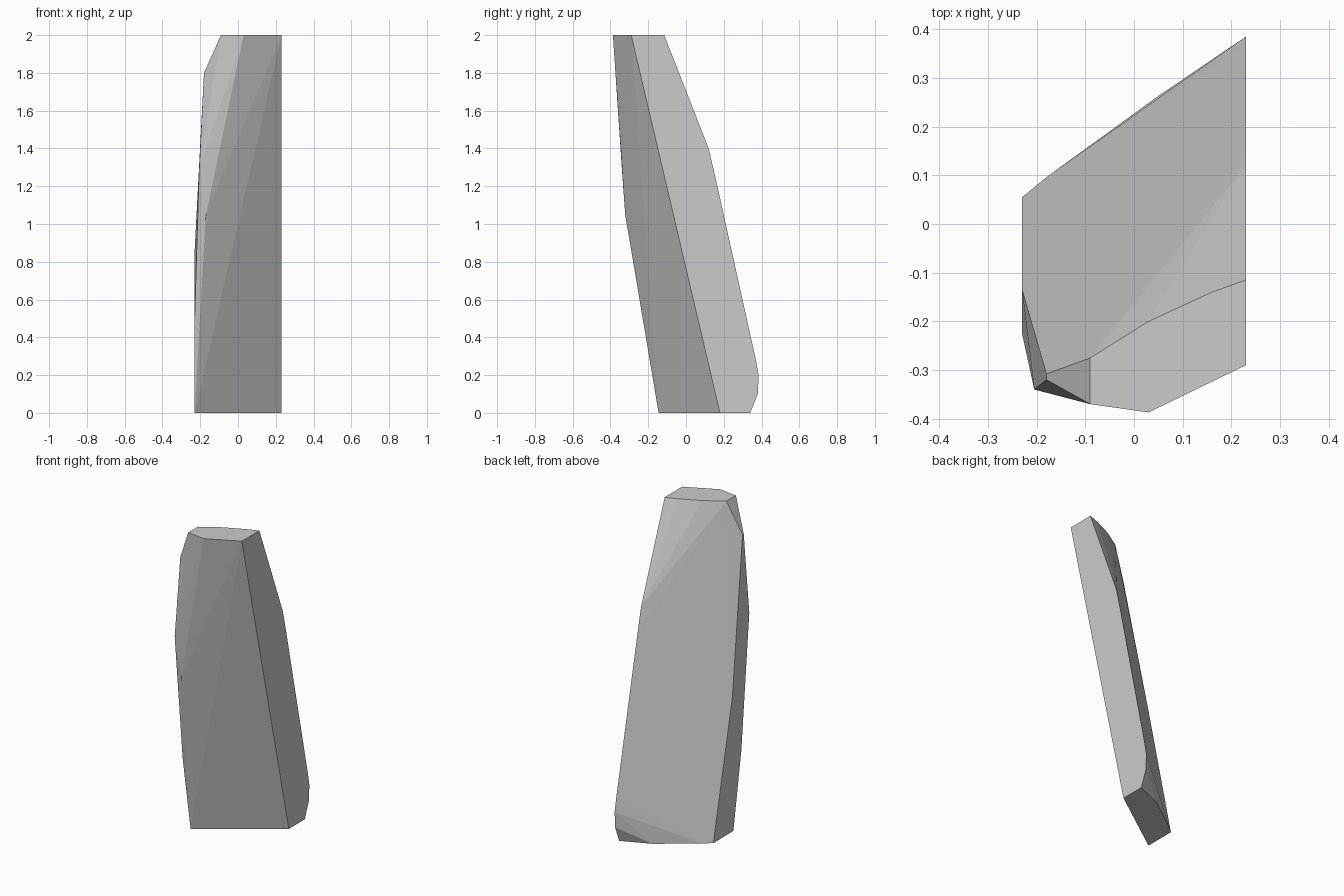
import bpy
import bmesh

if "Cube" in bpy.data.objects:
    bpy.data.objects.remove(bpy.data.objects["Cube"])

# Corner points of the leaning stone slab, grouped by side
bottom = [(-.23, -.145, 0), (.23, .18, 0), (.23, .34, 0), (.05, .263, 0),
          (-.18, .096, 0), (-.23, .055, 0)]
back_right_edge = [(.23, .38, .1), (.23, .385, .2), (.23, .37, .28),
                   (.23, .155, 1.25), (.23, .12, 1.4)]
left_side = [(-.23, -.135, .85), (-.23, -.225, .48), (-.17, -.322, 1.05),
             (-.205, -.34, 1.3), (-.18, -.32, 1.8), (-.18, -.308, 1.8)]
top = [(.23, -.29, 2), (.23, -.115, 2), (.16, -.14, 2), (.03, -.2, 2),
       (-.09, -.275, 2), (-.09, -.37, 2), (.03, -.387, 2)]

# Wrap the points in a convex, faceted stone
bm = bmesh.new()
for co in bottom + back_right_edge + left_side + top:
    bm.verts.new(co)
hull = bmesh.ops.convex_hull(bm, input=bm.verts[:])
loose = [v for v in bm.verts if not v.link_faces]
bmesh.ops.delete(bm, geom=loose, context='VERTS')

# Merge coplanar triangles into flat facets
bmesh.ops.dissolve_limit(bm, angle_limit=0.01, verts=bm.verts[:], edges=bm.edges[:])
bmesh.ops.recalc_face_normals(bm, faces=bm.faces[:])

mesh = bpy.data.meshes.new("stone_slab")
bm.to_mesh(mesh)
bm.free()
bpy.context.collection.objects.link(bpy.data.objects.new("stone_slab", mesh))
